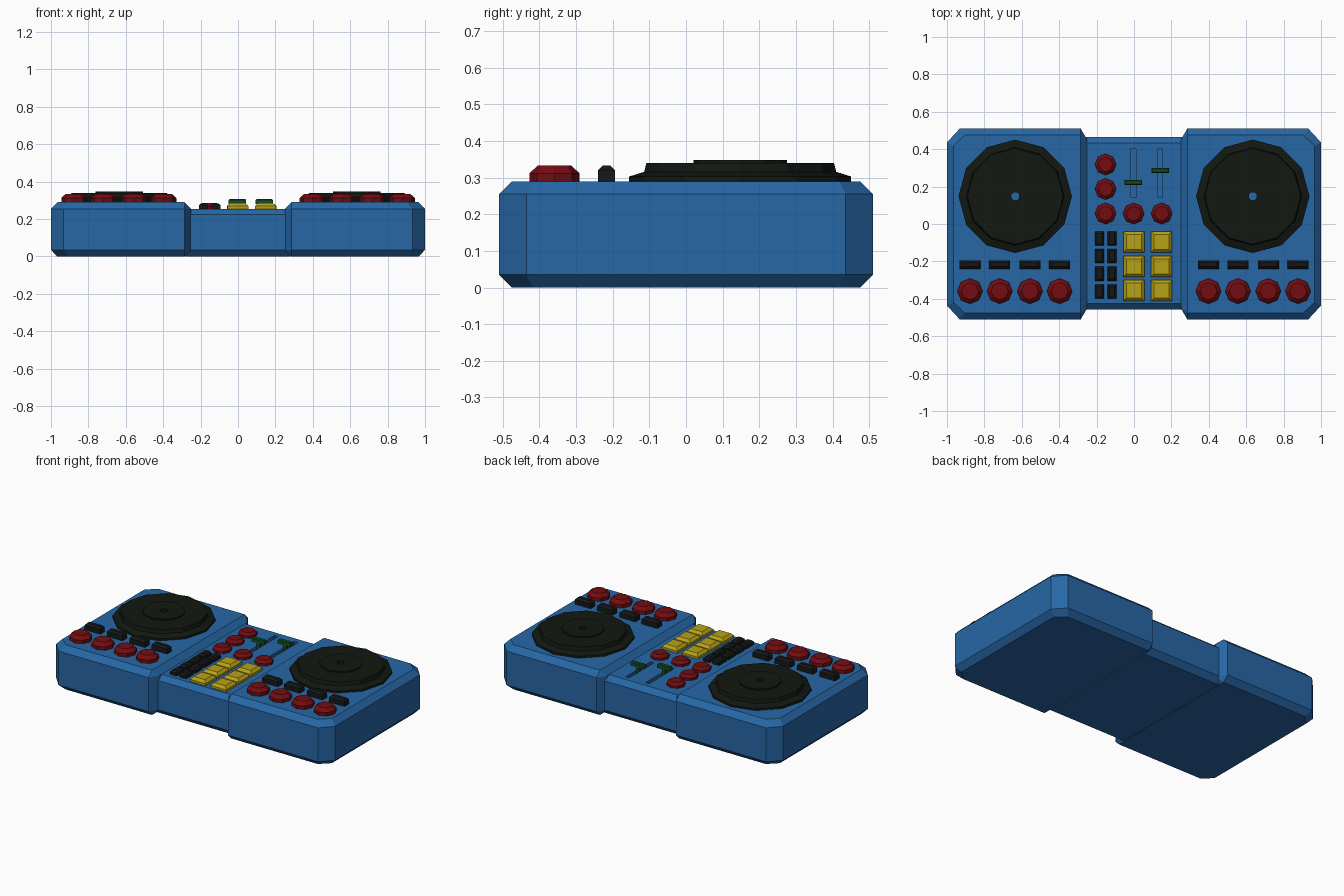
import bpy, bmesh, math

if "Cube" in bpy.data.objects:
    bpy.data.objects.remove(bpy.data.objects["Cube"])


def material(name, rgb):
    m = bpy.data.materials.new(name)
    m.diffuse_color = (*rgb, 1)
    m.use_nodes = True
    m.node_tree.nodes["Principled BSDF"].inputs["Base Color"].default_value = m.diffuse_color
    return m


BLUE = material("blue", (0.02, 0.135, 0.38))
RED = material("red", (0.17, 0.004, 0.006))
BLACK = material("black", (0.008, 0.009, 0.009))
VINYL = material("vinyl", (0.006, 0.009, 0.006))
YELLOW = material("yellow", (0.48, 0.36, 0.008))
GREEN = material("green", (0.007, 0.075, 0.018))


def loft(name, rings, mat, closed=False):
    """Skin a stack of equal-length rings; cap the ends, or join last to first."""
    bm = bmesh.new()
    vs = [[bm.verts.new(p) for p in r] for r in rings]
    pairs = list(zip(vs, vs[1:])) + ([(vs[-1], vs[0])] if closed else [])
    n = len(rings[0])
    for a, b in pairs:
        for i in range(n):
            j = (i + 1) % n
            bm.faces.new((a[i], a[j], b[j], b[i]))
    if not closed:
        bm.faces.new(vs[0])
        bm.faces.new(vs[-1])
    bmesh.ops.remove_doubles(bm, verts=bm.verts, dist=1e-5)
    bmesh.ops.recalc_face_normals(bm, faces=bm.faces)
    me = bpy.data.meshes.new(name)
    bm.to_mesh(me)
    bm.free()
    me.materials.append(mat)
    ob = bpy.data.objects.new(name, me)
    bpy.context.collection.objects.link(ob)
    return ob


def rect(x0, x1, y0, y1, z):
    return [(x0, y0, z), (x1, y0, z), (x1, y1, z), (x0, y1, z)]


def box(name, x, y, w, d, z0, z1, mat, bevel=0.0):
    """Box whose top edge is chamfered by bevel."""
    def ring(z, i):
        return rect(x - w/2 + i, x + w/2 - i, y - d/2 + i, y + d/2 - i, z)
    rings = [ring(z0, 0), ring(z1 - bevel, 0)]
    if bevel:
        rings.append(ring(z1, bevel))
    return loft(name, rings, mat)


def lathe(name, x, y, profile, n, mat, closed=False):
    rings = [[(x + r * math.cos(2 * math.pi * i / n),
               y + r * math.sin(2 * math.pi * i / n), z) for i in range(n)]
             for r, z in profile]
    return loft(name, rings, mat, closed)


def deck_ring(s, z, inset):
    """Deck outline: big outer corner cuts, small inner ones."""
    if inset:
        q = [(0.285, 0.475), (0.285, 0.475), (0.905, 0.475), (0.966, 0.418)]
    else:
        q = [(0.25, 0.45), (0.285, 0.51), (0.932, 0.51), (1.0, 0.436)]
    pts = q + [(x, -y) for x, y in reversed(q)]
    return [(s * x, y, z) for x, y in pts]


DECK, MID = 0.29, 0.255

# Two side decks with platter, buttons and knobs
for s, side in ((-1, "left"), (1, "right")):
    loft(f"{side}_deck", [deck_ring(s, 0, True), deck_ring(s, 0.035, False),
                          deck_ring(s, 0.255, False), deck_ring(s, DECK, True)], BLUE)
    lathe(f"{side}_platter", s * 0.635, 0.148,
          [(0.022, DECK - 0.005), (0.303, DECK - 0.005), (0.303, 0.303), (0.262, 0.316),
           (0.256, 0.34), (0.127, 0.34), (0.127, 0.348), (0.022, 0.348)],
          12, VINYL, closed=True)
    for i, x in enumerate((0.398, 0.556, 0.718, 0.877)):
        lathe(f"{side}_knob_{i}", s * x, -0.359,
              [(0.068, DECK - 0.005), (0.068, 0.312), (0.046, 0.333)], 8, RED)
        box(f"{side}_button_{i}", s * x, -0.217, 0.112, 0.046,
            DECK - 0.005, 0.333, BLACK, 0.012)

# Centre mixer body
mixer = loft("mixer_body", [rect(-0.28, 0.28, y0, y1, z) for y0, y1, z in (
    (-0.425, 0.432, 0), (-0.457, 0.466, 0.035),
    (-0.457, 0.466, 0.225), (-0.425, 0.432, MID))], BLUE)

# Fader slots and T-shaped faders
for i, (x, y) in enumerate(((-0.003, 0.222), (0.14, 0.286))):
    cutter = box(f"slot_cutter_{i}", x, 0.271, 0.026, 0.258, MID - 0.02, MID + 0.05, BLUE)
    cutter.hide_render = True
    cutter.hide_viewport = True
    mod = mixer.modifiers.new(f"slot_{i}", "BOOLEAN")
    mod.operation, mod.object, mod.solver = "DIFFERENCE", cutter, "EXACT"
    box(f"fader_stem_{i}", x, y, 0.022, 0.022, MID - 0.02, 0.282, GREEN)
    box(f"fader_cap_{i}", x, y, 0.094, 0.028, 0.28, 0.306, GREEN, 0.005)

# Mixer knobs
for i, (x, y) in enumerate(((-0.152, 0.318), (-0.152, 0.187), (-0.152, 0.056),
                            (-0.002, 0.056), (0.148, 0.056))):
    lathe(f"mixer_knob_{i}", x, y,
          [(0.057, MID - 0.005), (0.057, 0.27), (0.039, 0.285)], 8, RED)

# Yellow pads
for r, y in enumerate((-0.096, -0.227, -0.356)):
    for c, x in enumerate((-0.001, 0.147)):
        box(f"pad_{r}_{c}", x, y, 0.112, 0.112, MID - 0.005, 0.285, YELLOW, 0.016)

# Small black keys
for r, y in enumerate((-0.078, -0.171, -0.266, -0.361)):
    for c, x in enumerate((-0.185, -0.118)):
        box(f"key_{r}_{c}", x, y, 0.048, 0.076, MID - 0.005, 0.284, BLACK, 0.01)
